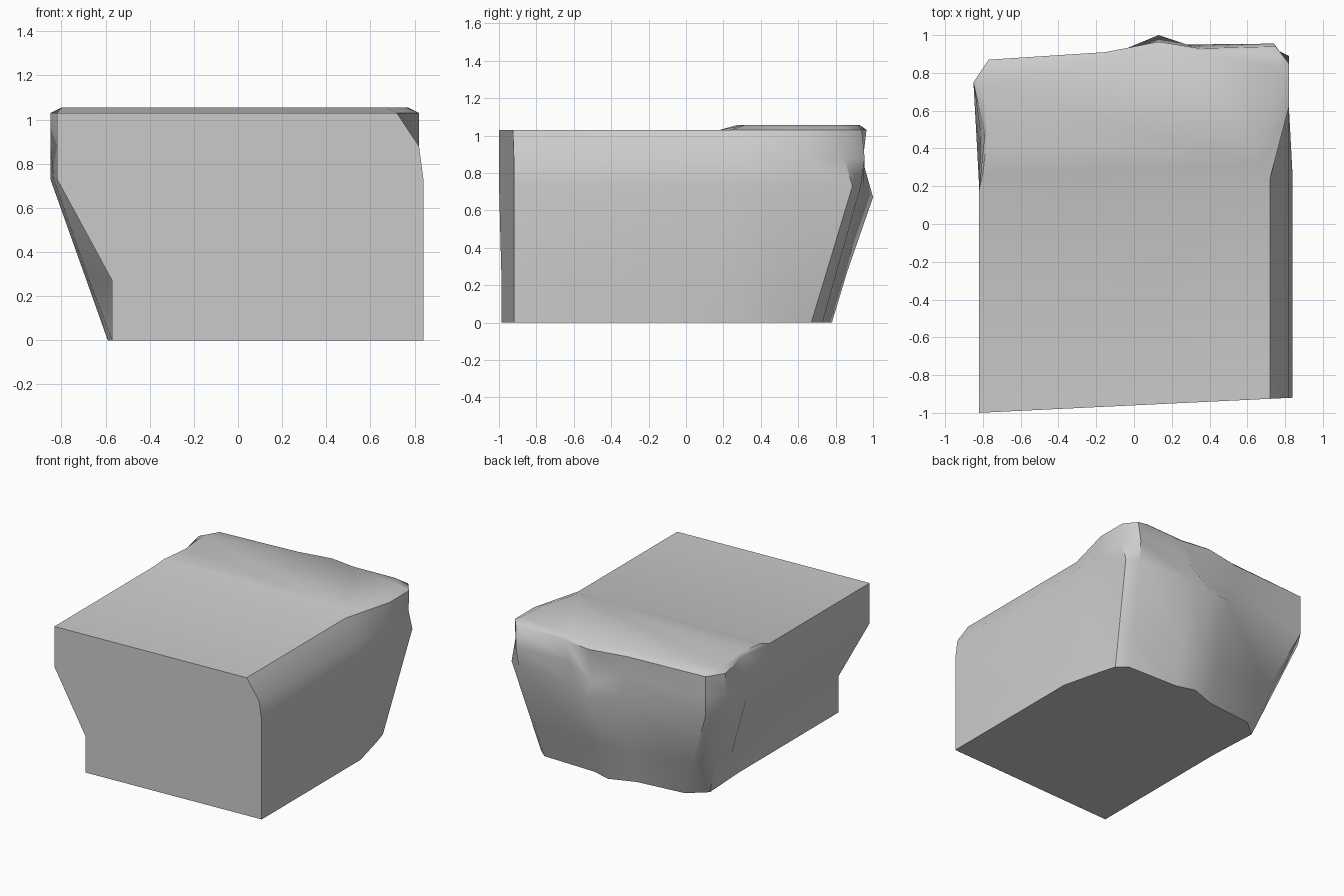
import bpy, bmesh, math

if "Cube" in bpy.data.objects:
    bpy.data.objects.remove(bpy.data.objects["Cube"])

# Outline points run: front-left, left side, back, right side, front-right
FL, LEFT, BULGE, BR_CUT, BR, R_REAR, R_MID, FR = 0, 1, 6, 8, 9, 10, 11, 12


def front_y(x):
    return -0.96 + 0.0482 * x


def outline(left_x, right_x, rear, z):
    pts = [(left_x, front_y(left_x))] + rear + [(right_x, front_y(right_x))]
    return [[x, y, z] for x, y in pts]


def blend(a, b, t, z):
    return [[p[0] + (q[0] - p[0]) * t, p[1] + (q[1] - p[1]) * t, z] for p, q in zip(a, b)]


# Main horizontal outlines: base, widest level, shoulder
base = outline(-0.57, 0.84, [
    (-0.57, 0.16), (-0.58, 0.38), (-0.59, 0.56), (-0.46, 0.67), (-0.09, 0.71),
    (0.10, 0.78), (0.24, 0.74), (0.66, 0.73), (0.73, 0.67), (0.765, 0.55), (0.84, 0.25)], 0)
waist = outline(-0.82, 0.84, [
    (-0.82, 0.20), (-0.835, 0.48), (-0.85, 0.75), (-0.77, 0.87), (-0.10, 0.905),
    (0.13, 1.0), (0.27, 0.95), (0.73, 0.935), (0.82, 0.89), (0.82, 0.62), (0.84, 0.25)], 0.73)
shoulder = outline(-0.82, 0.72, [
    (-0.82, 0.18), (-0.79, 0.48), (-0.85, 0.75), (-0.77, 0.87), (-0.15, 0.91),
    (0.13, 0.965), (0.35, 0.93), (0.75, 0.94), (0.82, 0.85), (0.82, 0.62), (0.72, 0.24)], 1.03)

# In-between outlines with the undercut, back bulge and rounded right edge
low = blend(base, waist, 0.37, 0.27)
low[FL][:2] = base[FL][:2]
low[LEFT][:2] = -0.57, 0.17
for i in (R_MID, FR):
    low[i][:2] = base[i][:2]
waist[BULGE][2] = 0.67
high = blend(waist, shoulder, 0.5, 0.88)
high[BULGE] = [0.13, 0.935, 0.78]
high[BR_CUT][:2] = 0.74, 0.955
high[BR][:2] = 0.82, 0.845
high[R_MID][:2] = 0.82, 0.25
high[FR][:2] = 0.82, front_y(0.82)

# Raised rear slab on top
hump = [(-0.80, 0.27), (-0.775, 0.48), (-0.80, 0.74), (-0.74, 0.84), (-0.13, 0.885),
        (0.13, 0.93), (0.33, 0.905), (0.65, 0.92), (0.77, 0.83), (0.76, 0.62), (0.67, 0.31)]

bm = bmesh.new()
rings = [[bm.verts.new(p) for p in ring] for ring in (base, low, waist, high, shoulder)]
top = [bm.verts.new((x, y, 1.055)) for x, y in hump]


def skin(a, b):
    for i in range(len(a) - 1):
        bm.faces.new((a[i], a[i + 1], b[i + 1], b[i]))


# Side and back walls
for a, b in zip(rings, rings[1:]):
    skin(a, b)
# Flat front, base and top
bm.faces.new([r[FL] for r in rings] + [r[FR] for r in reversed(rings)])
bm.faces.new(rings[0])
s = rings[-1]
bm.faces.new((s[FL], s[LEFT], s[R_MID], s[FR]))
skin(s[LEFT:FR], top)
bm.faces.new((s[LEFT], s[R_MID], top[-1], top[0]))
bm.faces.new(top)
bmesh.ops.recalc_face_normals(bm, faces=bm.faces)

mesh = bpy.data.meshes.new("rock_block")
bm.to_mesh(mesh)
bm.free()
rock = bpy.data.objects.new("rock_block", mesh)
bpy.context.collection.objects.link(rock)
bpy.context.view_layer.objects.active = rock
rock.select_set(True)
bpy.ops.object.shade_smooth_by_angle(angle=math.radians(40))
